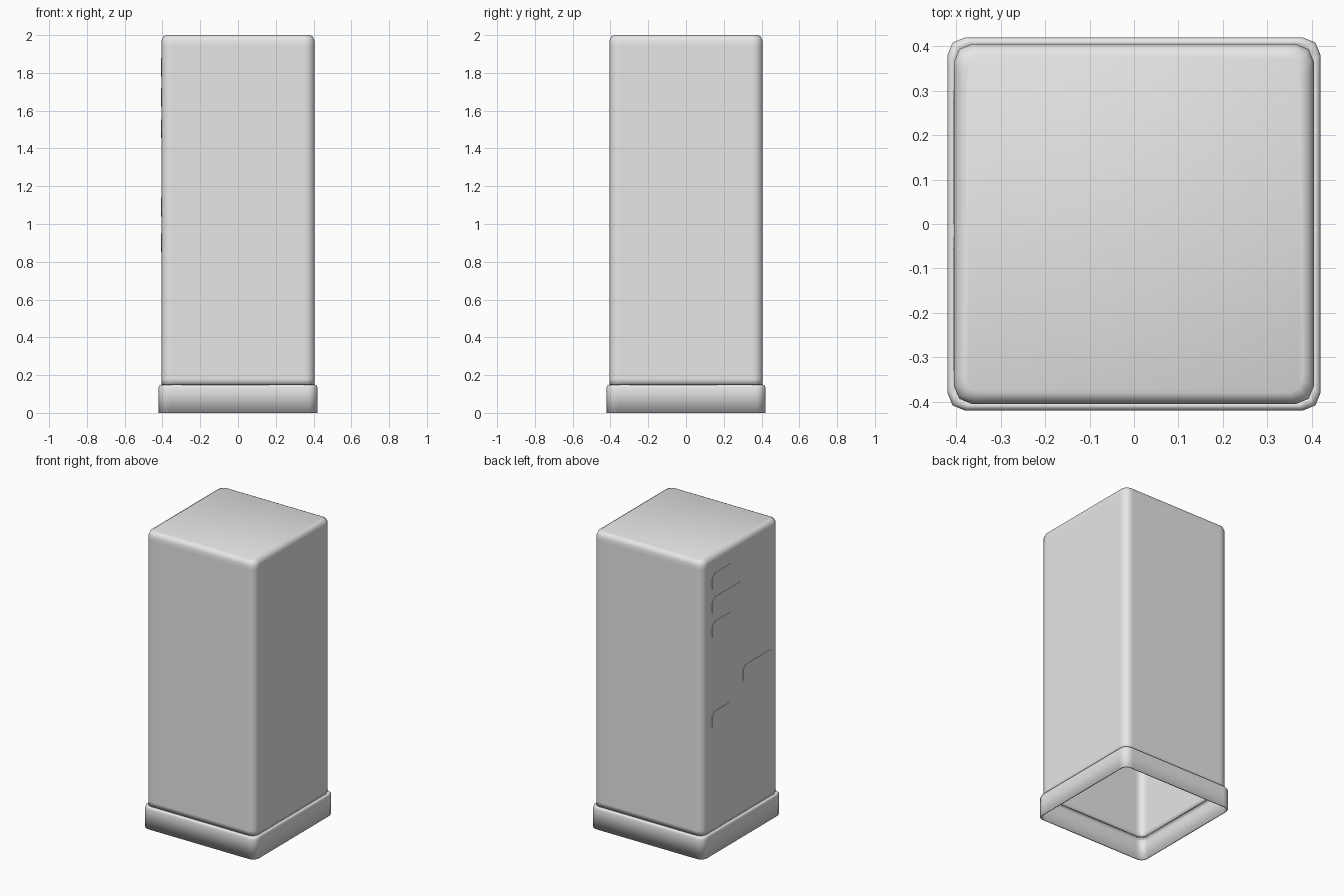
import bpy
import bmesh
from math import cos, sin, pi

cube = bpy.data.objects.get("Cube")
if cube:
    bpy.data.objects.remove(cube, do_unlink=True)

GREY = (0.8, 0.8, 0.8, 1)
mat = bpy.data.materials.new("light_grey")
mat.use_nodes = True
mat.diffuse_color = GREY
for node in mat.node_tree.nodes:
    if node.type == 'BSDF_PRINCIPLED':
        node.inputs["Base Color"].default_value = GREY


def finish(name, bm):
    mesh = bpy.data.meshes.new(name)
    bm.to_mesh(mesh)
    bm.free()
    mesh.materials.append(mat)
    obj = bpy.data.objects.new(name, mesh)
    bpy.context.collection.objects.link(obj)
    return obj


def rounded_square(half, radius):
    """Outline with two-step round corners and a support point on each side."""
    points = []
    c = half - radius
    for k in range(4):
        a = k * pi / 2
        corner = [(half, c - 0.02)]
        corner += [(c + radius * cos(t * pi / 4), c + radius * sin(t * pi / 4)) for t in range(3)]
        corner.append((c - 0.02, half))
        points += [(x * cos(a) - y * sin(a), x * sin(a) + y * cos(a)) for x, y in corner]
    return points


def shell(name, levels, capped):
    """Thin-walled loft through (half width, corner radius, height) levels."""
    bm = bmesh.new()
    rings = [[bm.verts.new((x, y, z)) for x, y in rounded_square(h, r)] for h, r, z in levels]
    for low, high in zip(rings, rings[1:]):
        for i in range(len(low)):
            j = (i + 1) % len(low)
            bm.faces.new((low[i], low[j], high[j], high[i]))
    if capped:
        bm.faces.new(rings[-1])
    obj = finish(name, bm)
    wall = obj.modifiers.new("wall", 'SOLIDIFY')
    wall.thickness = 0.008
    wall.offset = -1
    bpy.ops.object.select_all(action='DESELECT')
    obj.select_set(True)
    bpy.context.view_layer.objects.active = obj
    bpy.ops.object.shade_smooth_by_angle(angle=pi / 3)


# Open skirt around the foot
shell("base_skirt", [(0.42, 0.04, 0), (0.42, 0.04, 0.11), (0.42, 0.04, 0.135),
                     (0.416, 0.038, 0.146), (0.404, 0.036, 0.15)], False)

# Tall hollow body with softened top edge
shell("body", [(0.405, 0.04, 0.15), (0.405, 0.04, 0.18), (0.405, 0.04, 1.94),
               (0.405, 0.04, 1.97), (0.397, 0.036, 1.991), (0.38, 0.03, 2)], True)


def side_plate(name, y, z, width):
    """Flush plate on the -x side with two clipped corners; y, z is its centre."""
    w, h, cut = width / 2, 0.049, 0.025
    outline = [(w - cut, h), (w, h - cut), (w, -h), (cut - w, -h), (-w, cut - h), (-w, h)]
    bm = bmesh.new()
    face = bm.faces.new([bm.verts.new((-0.405, y + a, z + b)) for a, b in outline])
    face.normal_update()
    if face.normal.x > 0:
        face.normal_flip()
    top = bmesh.ops.extrude_face_region(bm, geom=[face])["geom"]
    bmesh.ops.translate(bm, vec=(-0.002, 0, 0),
                        verts=[v for v in top if isinstance(v, bmesh.types.BMVert)])
    bmesh.ops.recalc_face_normals(bm, faces=bm.faces)
    finish(name, bm)


# Small plates on one side
plates = [(0.2, 1.83, 0.2), (0.15, 1.67, 0.3), (0.2, 1.505, 0.2),
          (-0.18, 1.09, 0.3), (0.2, 0.9, 0.2)]
for number, (y, z, width) in enumerate(plates, 1):
    side_plate(f"side_plate_{number}", y, z, width)
